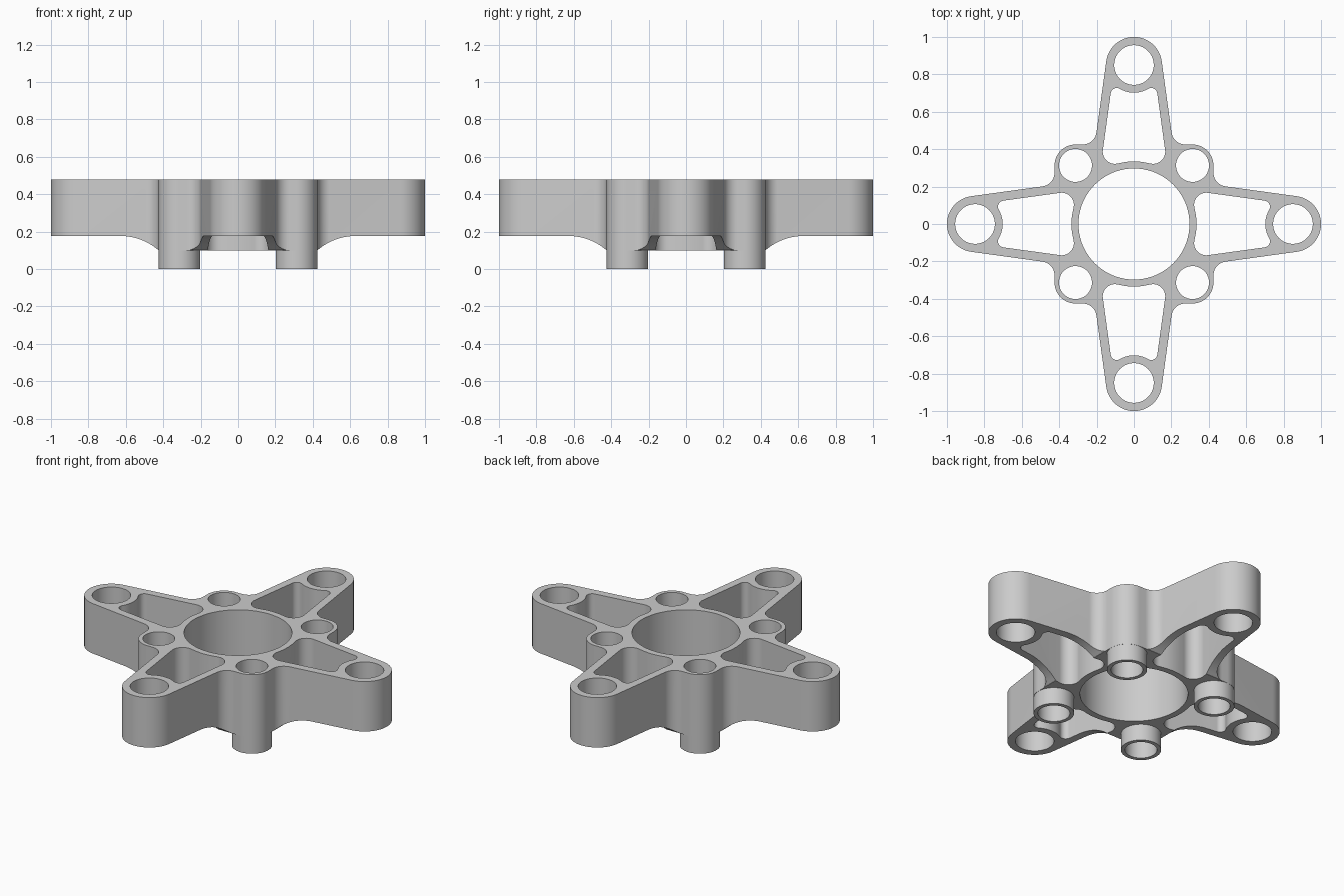
import bpy, bmesh
from math import radians, degrees, sin, cos, tan, atan2, sqrt, hypot

if "Cube" in bpy.data.objects:
    bpy.data.objects.remove(bpy.data.objects["Cube"])

TOP, HUB_Z, ARM_Z = 0.48, 0.10, 0.177
TIP, TIP_R = 0.85, 0.15          # arm end centre and radius
BOSS, BOSS_R = 0.313, 0.112      # foot centre and radius
TAPER = 7.85                     # arm taper in degrees
N = 90 - TAPER                   # direction of the arm side normal


def arc(cx, cy, r, a0, a1):
    n = max(2, int(abs(a1 - a0) / 5))
    angles = [radians(a0 + (a1 - a0) * i / n) for i in range(n + 1)]
    return [(cx + r * cos(a), cy + r * sin(a)) for a in angles]


def circle(cx, cy, r):
    return arc(cx, cy, r, 0, 360)[:-1]


def turn(points, quarter):
    for _ in range(quarter):
        points = [(-y, x) for x, y in points]
    return points


def clean(points):
    out = []
    for p in points:
        if not out or hypot(p[0] - out[-1][0], p[1] - out[-1][1]) > 1e-5:
            out.append(p)
    if hypot(out[0][0] - out[-1][0], out[0][1] - out[-1][1]) < 1e-5:
        out.pop()
    return out


def arm_side(x, inset=0.0):
    """y of the tapered arm side at x, moved inwards by inset"""
    a = radians(TAPER)
    return (TIP_R - inset) / cos(a) + (TIP - x) * tan(a)


def prism(name, loops, place0, place1):
    bm = bmesh.new()
    for loop in loops:
        loop = clean(loop)
        a = [bm.verts.new(place0(*p)) for p in loop]
        b = [bm.verts.new(place1(*p)) for p in loop]
        bm.faces.new(a)
        bm.faces.new(b)
        for i in range(len(a)):
            j = (i + 1) % len(a)
            bm.faces.new((a[i], a[j], b[j], b[i]))
    bmesh.ops.recalc_face_normals(bm, faces=bm.faces)
    mesh = bpy.data.meshes.new(name)
    bm.to_mesh(mesh)
    bm.free()
    ob = bpy.data.objects.new(name, mesh)
    bpy.context.collection.objects.link(ob)
    return ob


def upright(name, loops, z0, z1):
    return prism(name, loops, lambda x, y: (x, y, z0), lambda x, y: (x, y, z1))


def combine(target, tool, operation):
    mod = target.modifiers.new(operation.lower(), 'BOOLEAN')
    mod.operation, mod.solver, mod.object = operation, 'EXACT', tool
    bpy.context.view_layer.objects.active = target
    bpy.ops.object.modifier_apply(modifier=mod.name)
    bpy.data.objects.remove(tool)


# Star outline: arm tip, fillet and boss corner, mirrored and turned
fr = 0.075
fx = BOSS + BOSS_R + fr
fy = arm_side(fx) + fr / cos(radians(TAPER))
half = (arc(TIP, 0, TIP_R, 0, N) + arc(fx, fy, fr, 180 + N, 180)
        + arc(BOSS, BOSS, BOSS_R, 0, 45))
quadrant = half + [(y, x) for x, y in reversed(half)]
outline = sum((turn(quadrant, q) for q in range(4)), [])
body = upright("star_bracket", [outline], HUB_Z, TOP)

# Curved relief under each arm
R = 0.314
relief = [(0.426 + (0.63 - 0.426) * i / 14) for i in range(15)]
relief = [(x, ARM_Z - R + sqrt(R * R - (0.63 - x) ** 2)) for x in relief]
relief = [(0.426, 0.0)] + relief + [(1.1, ARM_Z), (1.1, 0.0)]
for q in range(4):
    cutter = prism("arm_relief", [relief],
                   lambda x, z: (*turn([(x, -0.3)], q)[0], z),
                   lambda x, z: (*turn([(x, 0.3)], q)[0], z))
    combine(body, cutter, 'DIFFERENCE')

# Four round feet below the hub
feet = [turn(circle(BOSS, BOSS, BOSS_R - 0.001), q) for q in range(4)]
combine(body, upright("feet", feet, 0, 0.2), 'UNION')

# Tapered arm pocket with rounded corners
wall, hub_r, end_r, r1, r2 = 0.047, 0.335, 0.148, 0.065, 0.033
y1 = arm_side(0.387, wall + r1)
x1 = sqrt((hub_r + r1) ** 2 - y1 ** 2)
y2 = arm_side(0.694, wall + r2)
x2 = TIP - sqrt((end_r + r2) ** 2 - y2 ** 2)
a1 = degrees(atan2(y1, x1))
a2 = degrees(atan2(y2, TIP - x2))
side = (arc(0, 0, hub_r, 0, a1) + arc(x1, y1, r1, 180 + a1, N)
        + arc(x2, y2, r2, N, -a2) + arc(TIP, 0, end_r, 180 - a2, 180))
pocket = side + [(x, -y) for x, y in reversed(side)]

# All through openings: bore, pockets, arm holes and foot holes
openings = [circle(0, 0, 0.297)]
for q in range(4):
    for shape in (pocket, circle(TIP, 0, 0.106), circle(BOSS, BOSS, 0.088)):
        openings.append(turn(shape, q))
combine(body, upright("openings", openings, -0.2, 0.7), 'DIFFERENCE')

bpy.ops.object.select_all(action='DESELECT')
body.select_set(True)
bpy.context.view_layer.objects.active = body
bpy.ops.object.shade_smooth_by_angle(angle=radians(30))
